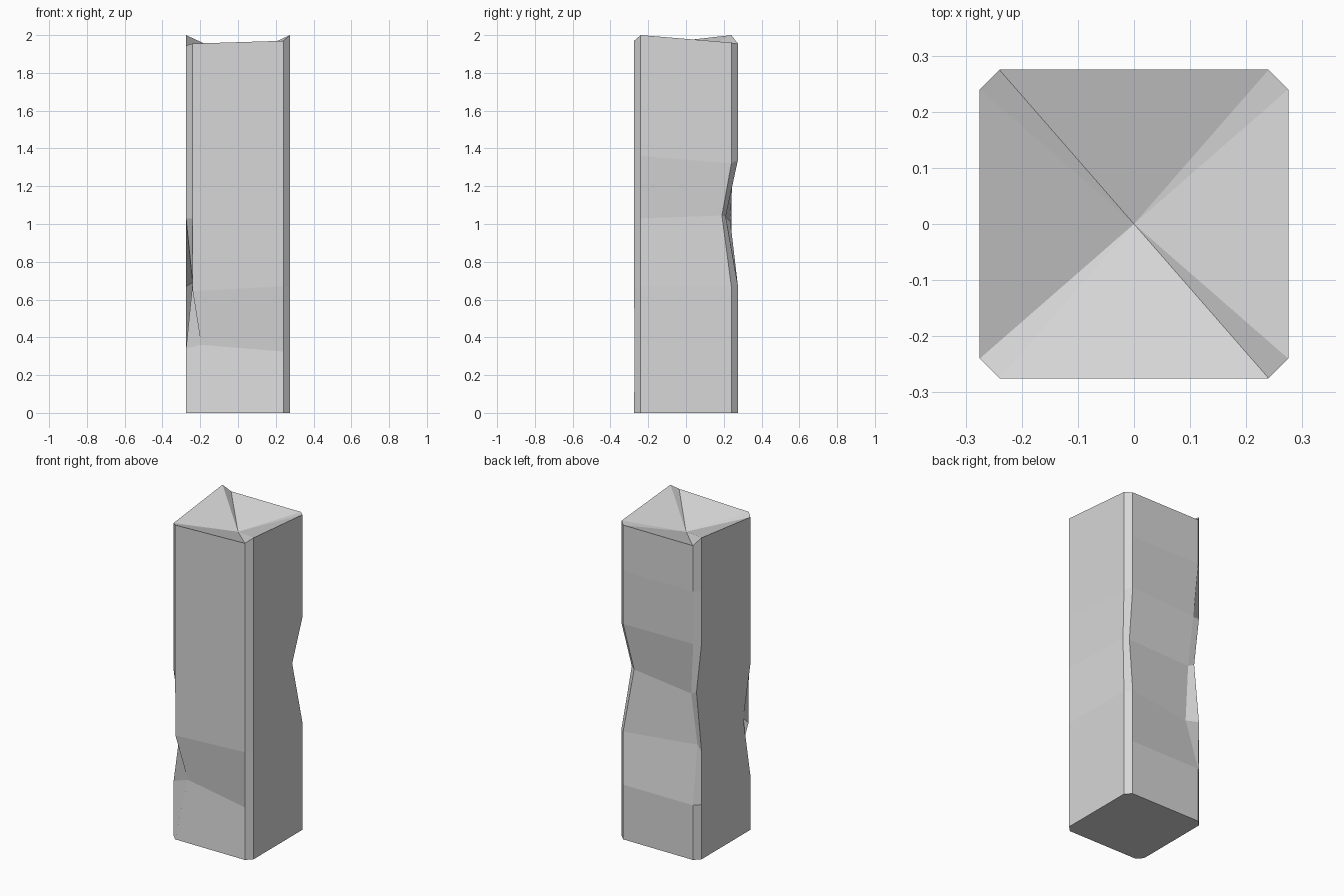
import bpy
import bmesh

cube = bpy.data.objects.get("Cube")
if cube:
    bpy.data.objects.remove(cube, do_unlink=True)

# Stone colour
stone = bpy.data.materials.new("light_grey_stone")
stone.use_nodes = True
colour = (0.68, 0.68, 0.68, 1)
stone.diffuse_color = colour
stone.node_tree.nodes["Principled BSDF"].inputs["Base Color"].default_value = colour

# Square outline with chamfered corners, counter-clockwise from front +x
OUTER, INNER = 0.275, 0.24
outline = []
for sx, sy in ((1, -1), (1, 1), (-1, 1), (-1, -1)):
    pair = [(sx * INNER, sy * OUTER), (sx * OUTER, sy * INNER)]
    outline += pair if sx * sy < 0 else pair[::-1]

# Heights of the rings, and the uneven broken rim
levels = [0, 0.34, 0.67, 1.03, 1.34, 1.67]
rim = [1.97, 2.0, 1.96, 1.955, 1.955, 2.0, 1.945, 1.955]

# Worn corners: (ring, column) -> moved point
chips = {
    (1, 0): (0.24, -0.272, 0.325),
    (1, 7): (-0.195, -0.215, 0.36),
    (2, 6): (-0.24, -0.22, 0.69),
    (2, 7): (-0.24, -0.272, 0.645),
    (2, 4): (-0.215, 0.195, 0.68),
    (3, 2): (0.24, 0.19, 1.045),
    (3, 3): (0.21, 0.21, 1.04),
    (3, 4): (-0.20, 0.235, 1.01),
    (3, 5): (-0.24, 0.24, 1.03),
    (4, 4): (-0.225, 0.25, 1.33),
    (4, 1): (0.275, -0.24, 1.36),
    (4, 2): (0.275, 0.24, 1.32),
}

bm = bmesh.new()
rings = []
for r, z in enumerate(levels):
    rings.append([bm.verts.new(chips.get((r, c), (x, y, z)))
                  for c, (x, y) in enumerate(outline)])
rings.append([bm.verts.new((x, y, z)) for (x, y), z in zip(outline, rim)])

# Sides
count = len(outline)
for low, high in zip(rings, rings[1:]):
    for c in range(count):
        n = (c + 1) % count
        bm.faces.new((low[c], low[n], high[n], high[c]))

# Flat base and sunken top
bm.faces.new(rings[0][::-1])
centre = bm.verts.new((0, 0, 1.873))
for c in range(count):
    bm.faces.new((rings[-1][c], rings[-1][(c + 1) % count], centre))

bm.normal_update()
mesh = bpy.data.meshes.new("stone_pillar")
bm.to_mesh(mesh)
bm.free()
mesh.materials.append(stone)
pillar = bpy.data.objects.new("stone_pillar", mesh)
bpy.context.collection.objects.link(pillar)
